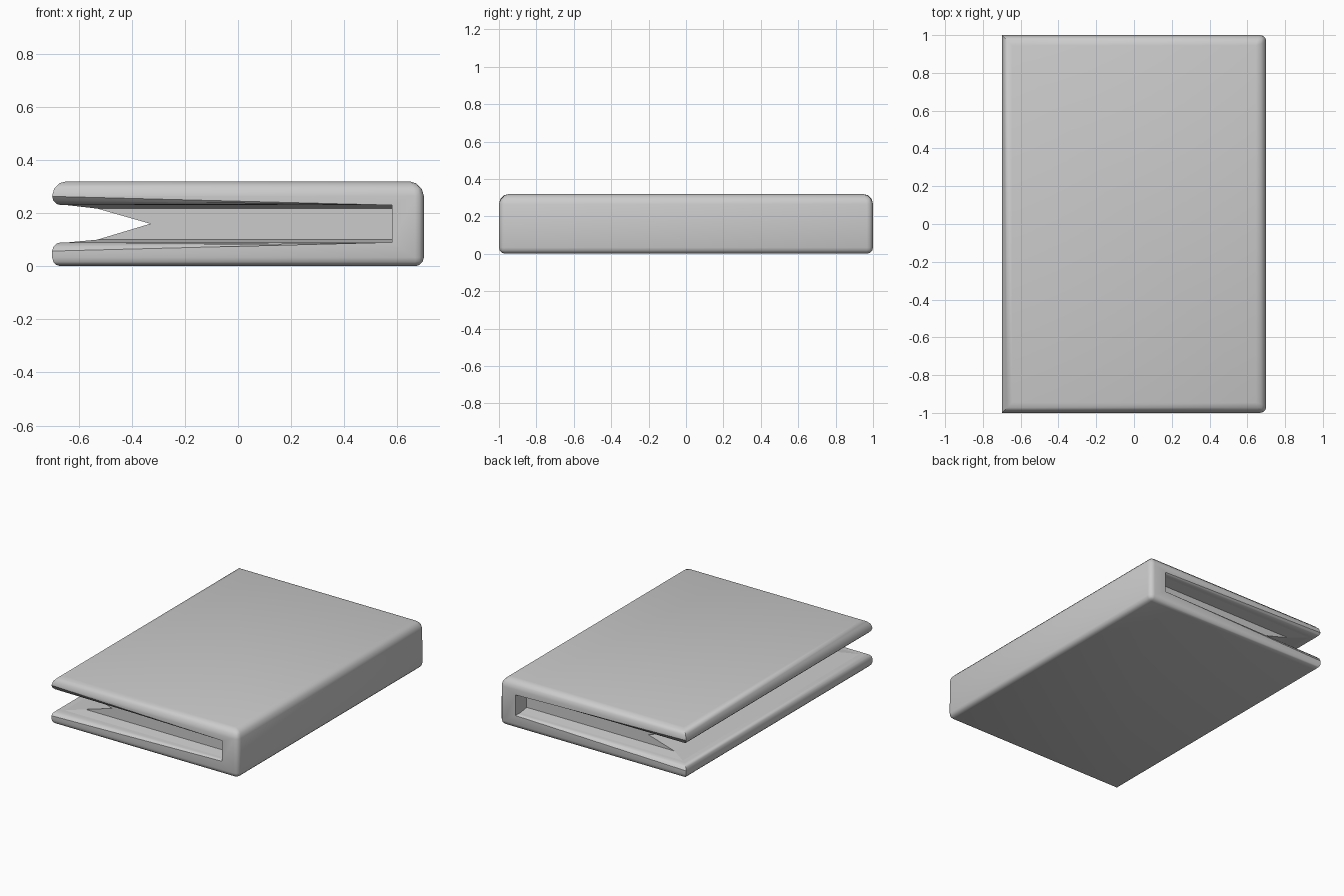
import bpy, bmesh

if "Cube" in bpy.data.objects:
    bpy.data.objects.remove(bpy.data.objects["Cube"])


def make_object(name, bm):
    bmesh.ops.recalc_face_normals(bm, faces=bm.faces)
    mesh = bpy.data.meshes.new(name)
    bm.to_mesh(mesh)
    bm.free()
    obj = bpy.data.objects.new(name, mesh)
    bpy.context.collection.objects.link(obj)
    return obj


def prism(profile, half):
    """Extrude an XZ outline symmetrically along Y."""
    bm = bmesh.new()
    a = [bm.verts.new((x, -half, z)) for x, z in profile]
    b = [bm.verts.new((x, half, z)) for x, z in profile]
    bm.faces.new(a)
    bm.faces.new(b[::-1])
    n = len(profile)
    for i in range(n):
        j = (i + 1) % n
        bm.faces.new((a[i], b[i], b[j], a[j]))
    return bm


# Wrap-around cover with spine on +x
bm = prism([(-0.7, 0), (0.7, 0), (0.7, 0.32), (-0.7, 0.32),
            (-0.7, 0.23), (0.58, 0.23), (0.58, 0.09), (-0.7, 0.09)], 1.0)
weight = bm.edges.layers.float.new("bevel_weight_edge")
for e in bm.edges:
    p, q = e.verts[0].co, e.verts[1].co
    mid = (p + q) / 2
    upright = abs(p.z - q.z) > 0.01
    if (upright and mid.x < 0.65) or (not upright and abs(mid.x - 0.58) < 0.01):
        continue
    e[weight] = 1.0 if mid.z > 0.31 else 0.6
cover = make_object("book_cover", bm)
bevel = cover.modifiers.new("rounding", 'BEVEL')
bevel.limit_method = 'WEIGHT'
bevel.width = 0.055
bevel.segments = 3

# Page block with V-shaped fore edge
make_object("page_block", prism(
    [(-0.53, 0.1), (-0.33, 0.16), (-0.53, 0.217), (-0.53, 0.25), (0.6, 0.25),
     (0.6, 0.08), (-0.53, 0.08)], 0.88))

# Slightly raised lining inside each cover
for name, base, top in (("lower_lining", 0.088, 0.1), ("upper_lining", 0.232, 0.217)):
    bm = bmesh.new()
    loops = []
    for left, half, z in ((-0.66, 0.96, base), (-0.53, 0.88, top)):
        loops.append([bm.verts.new((x, y, z)) for x, y in
                      ((left, -half), (0.59, -half), (0.59, half), (left, half))])
    for loop in loops:
        bm.faces.new(loop)
    for i in range(4):
        j = (i + 1) % 4
        bm.faces.new((loops[0][i], loops[0][j], loops[1][j], loops[1][i]))
    make_object(name, bm)

# Smooth rounded cover edges
bpy.context.view_layer.objects.active = cover
cover.select_set(True)
bpy.ops.object.modifier_apply(modifier="rounding")
bpy.ops.object.shade_smooth_by_angle(angle=0.6)
